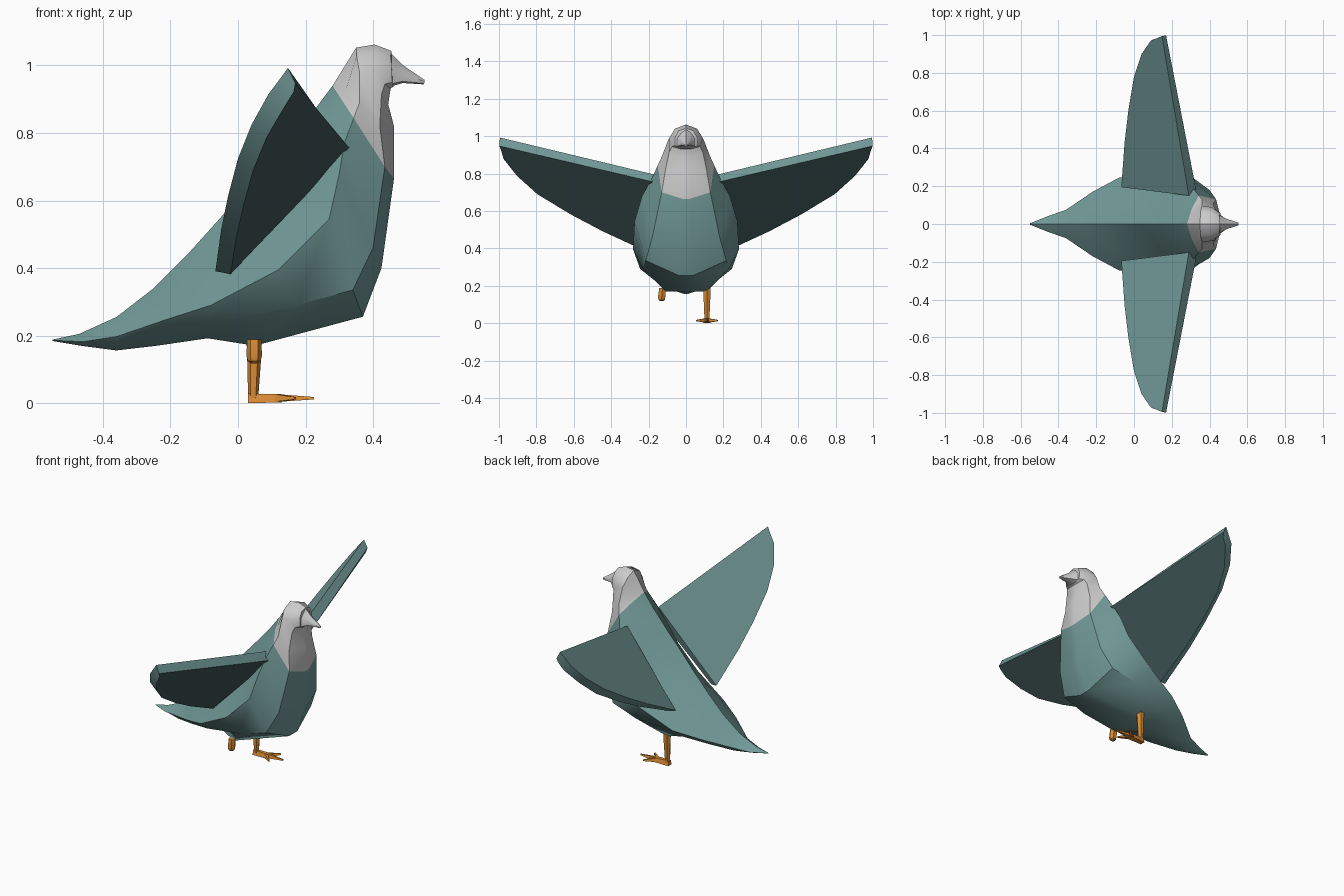
import bpy, bmesh, math
from mathutils import Vector

if "Cube" in bpy.data.objects:
    bpy.data.objects.remove(bpy.data.objects["Cube"])


def material(name, color):
    m = bpy.data.materials.new(name)
    m.diffuse_color = (*color, 1)
    m.use_nodes = True
    m.node_tree.nodes["Principled BSDF"].inputs["Base Color"].default_value = m.diffuse_color
    return m


TEAL = material("teal_feathers", (0.165, 0.32, 0.31))
DARK = material("dark_teal_underwing", (0.052, 0.098, 0.096))
GREY = material("pale_grey_feathers", (0.61, 0.60, 0.60))
ORANGE = material("orange_skin", (0.70, 0.26, 0.035))


def finish(name, bm, mats, angle=25):
    bmesh.ops.recalc_face_normals(bm, faces=bm.faces[:])
    mesh = bpy.data.meshes.new(name)
    bm.to_mesh(mesh)
    bm.free()
    for m in mats:
        mesh.materials.append(m)
    ob = bpy.data.objects.new(name, mesh)
    bpy.context.collection.objects.link(ob)
    bpy.ops.object.select_all(action='DESELECT')
    bpy.context.view_layer.objects.active = ob
    ob.select_set(True)
    bpy.ops.object.shade_smooth_by_angle(angle=math.radians(angle))
    return ob


def loft(rings):
    """Skin closed rings of equal point count and cap both ends."""
    bm = bmesh.new()
    loops = [[bm.verts.new(p) for p in r] for r in rings]
    n = len(loops[0])
    for a, b in zip(loops, loops[1:]):
        for i in range(n):
            j = (i + 1) % n
            bm.faces.new((a[i], a[j], b[j], b[i]))
    bm.faces.new(loops[0])
    bm.faces.new(loops[-1][::-1])
    return bm


def section(top, side, low, bottom, bulge=0.008):
    """Symmetric nine-point cross-section from ridge, side, low side and belly points."""
    t = Vector((top[0], 0, top[1]))
    s, l, b = Vector(side), Vector(low), Vector(bottom)
    u = (t + s) / 2 + Vector((-bulge * 0.3, bulge, bulge))
    half = [u, s, l, b]
    return [t] + half + [Vector((p.x, -p.y, p.z)) for p in reversed(half)]


# Body, tail, neck and head: ridge, widest line, lower line, belly line
body_rings = [
    section((-.55, .188), (-.55, .004, .186), (-.55, .003, .185), (-.55, .002, .184), 0),
    section((-.47, .205), (-.46, .04, .182), (-.46, .025, .174), (-.46, .01, .169), 0),
    section((-.36, .255), (-.36, .075, .197), (-.36, .055, .172), (-.36, .01, .156), .002),
    section((-.25, .34), (-.22, .17, .245), (-.23, .12, .203), (-.24, .02, .17), .004),
    section((-.15, .44), (-.08, .245, .29), (-.09, .17, .23), (-.09, .05, .192)),
    section((-.06, .54), (.12, .283, .395), (.18, .23, .292), (.05, .11, .17)),
    section((.04, .655), (.27, .275, .545), (.34, .215, .335), (.37, .04, .256)),
    section((.13, .755), (.30, .235, .68), (.40, .18, .46), (.425, .03, .40)),
    section((.22, .86), (.315, .185, .77), (.435, .13, .70), (.462, .02, .665)),
    section((.28, .94), (.36, .13, .89), (.42, .11, .82), (.462, .02, .82)),
    section((.35, 1.053), (.36, .095, .98), (.425, .09, .915), (.445, .02, .885), .012),
    section((.405, 1.062), (.41, .09, .99), (.435, .075, .945), (.452, .03, .932), .014),
    section((.455, 1.043), (.455, .058, .995), (.457, .058, .95), (.46, .025, .937), .01),
]
bm = loft(body_rings)
# Slanted collar line dividing the pale neck from the body
origin, normal = Vector((.28, 0, .94)), Vector((.275, 0, .18)).normalized()
bmesh.ops.bisect_plane(bm, geom=bm.verts[:] + bm.edges[:] + bm.faces[:],
                       dist=0.002, plane_co=origin, plane_no=normal)
for f in bm.faces:
    f.material_index = int((f.calc_center_median() - origin).dot(normal) > 0)
finish("body", bm, [TEAL, GREY], 38)

# Beak
finish("beak", loft([
    section((.45, 1.04), (.45, .05, .99), (.45, .055, .945), (.45, .025, .937), .004),
    section((.49, 1.0), (.49, .027, .975), (.488, .025, .953), (.488, .01, .948), .003),
    section((.553, .957), (.553, .007, .952), (.551, .006, .947), (.55, .003, .944), 0),
]), [GREY], 38)

# Wings: tilted slabs, plan outline with the x and z shift to the lower face
outline = [(.29, .15, .042, -.037), (.148, .995, .022, -.045), (.125, .985, .04, -.04),
           (.09, .972, .048, -.037), (.04, .90, .045, -.037), (0, .78, .045, -.035),
           (-.03, .60, .045, -.03), (-.05, .43, .045, -.022), (-.067, .195, .045, -.008)]
for name, sgn in (("left_wing", 1), ("right_wing", -1)):
    upper = [Vector((x, sgn * y, .384 + 1.175 * x + .437 * y)) for x, y, _, _ in outline]
    lower = [p + Vector((o[2], sgn * (.015 if o[1] < .9 else .003), o[3]))
             for p, o in zip(upper, outline)]
    bm = loft([upper, lower])
    bm.faces.ensure_lookup_table()
    bm.faces[-1].material_index = 1  # dark underside
    finish(name, bm, [TEAL, DARK])


def tube(stations, sides=6):
    """Upright tapered tube: each station is x, y, z, radius."""
    return loft([[(x + r * math.cos(math.tau * i / sides),
                   y + r * math.sin(math.tau * i / sides), z)
                  for i in range(sides)] for x, y, z, r in stations])


# Standing leg and the short raised leg
finish("standing_leg", tube([(.048, .112, .19, .023), (.048, .112, .14, .021),
                             (.045, .112, .015, .015)]), [ORANGE])
finish("raised_leg", tube([(.048, -.125, .188, .021), (.048, -.13, .14, .023),
                           (.048, -.13, .125, .019), (.048, -.13, .118, .01)]), [ORANGE])


def bar(a, b, wa, wb, za, zb):
    """Flat tapered bar between two plan points, with bottom and top heights at each end."""
    a, b = Vector((*a, 0)), Vector((*b, 0))
    side = (b - a).normalized().cross(Vector((0, 0, 1)))
    return loft([[p + side * w + Vector((0, 0, z0)), p - side * w + Vector((0, 0, z0)),
                  p - side * w * .6 + Vector((0, 0, z1)), p + side * w * .6 + Vector((0, 0, z1))]
                 for p, w, (z0, z1) in ((a, wa, za), (b, wb, zb))])


# Foot with three toes
finish("foot", bar((.03, .112), (.13, .112), .016, .018, (0, .028), (.002, .027)), [ORANGE])
for name, tip in (("middle_toe", (.225, .112)), ("inner_toe", (.17, .056)),
                  ("outer_toe", (.17, .168))):
    finish(name, bar((.11, .112), tip, .015, .004, (.003, .027), (.011, .018)), [ORANGE])
